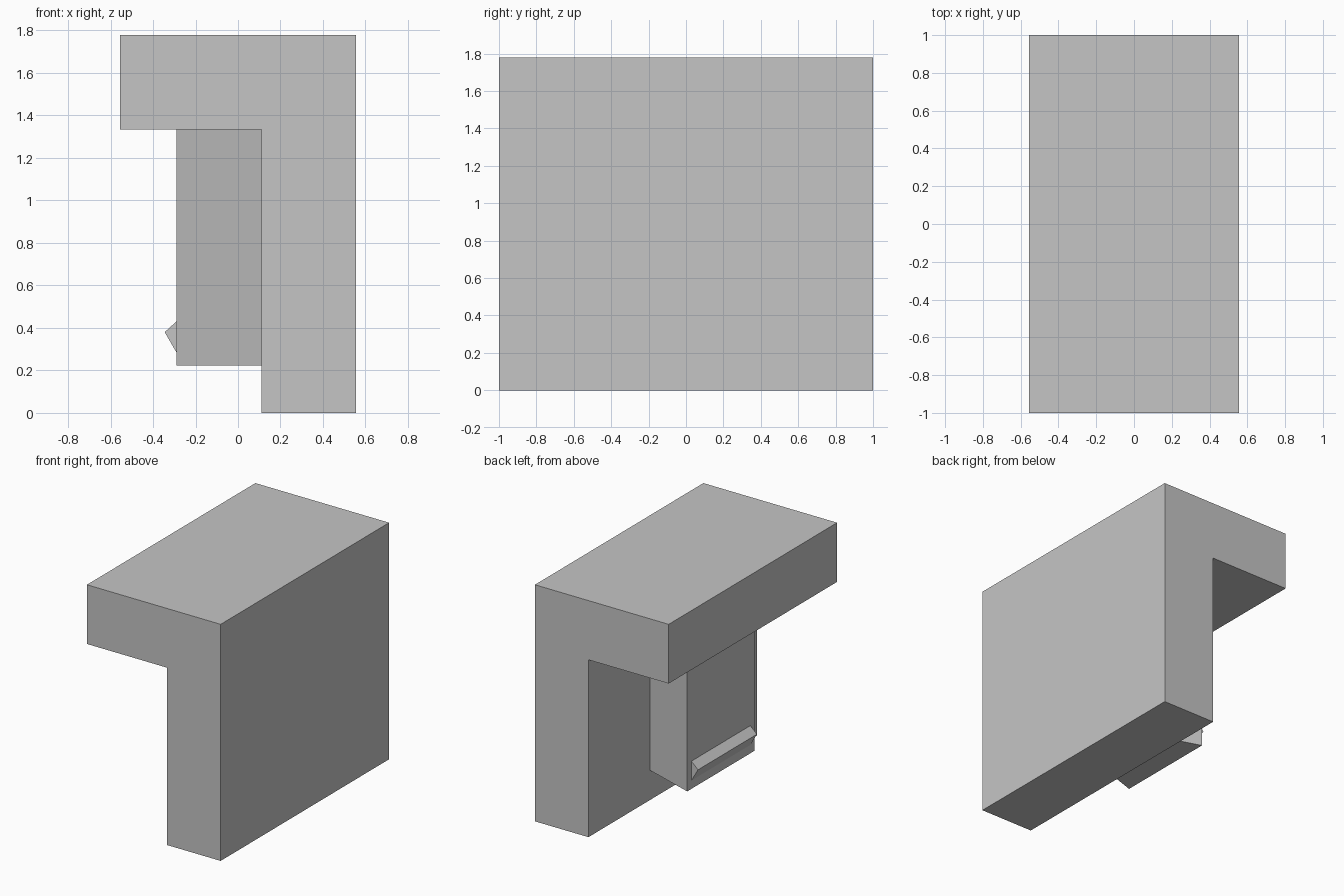
import bpy
import bmesh

cube = bpy.data.objects.get("Cube")
if cube:
    bpy.data.objects.remove(cube, do_unlink=True)

# One plain grey material
grey = bpy.data.materials.new("light_grey")
grey.use_nodes = True
COLOUR = (0.56, 0.56, 0.56, 1)
grey.diffuse_color = COLOUR
grey.node_tree.nodes["Principled BSDF"].inputs["Base Color"].default_value = COLOUR


def prism(name, outline, direction):
    """Extrude a flat 3D outline along a direction into a closed solid."""
    bm = bmesh.new()
    face = bm.faces.new([bm.verts.new(p) for p in outline])
    result = bmesh.ops.extrude_face_region(bm, geom=[face], use_keep_orig=True)
    moved = [g for g in result["geom"] if isinstance(g, bmesh.types.BMVert)]
    bmesh.ops.translate(bm, verts=moved, vec=direction)
    bmesh.ops.recalc_face_normals(bm, faces=bm.faces)
    mesh = bpy.data.meshes.new(name)
    bm.to_mesh(mesh)
    bm.free()
    mesh.materials.append(grey)
    obj = bpy.data.objects.new(name, mesh)
    bpy.context.collection.objects.link(obj)
    return obj


HALF_WIDTH, HEIGHT = 0.556, 1.778
WALL_X, SHELF_Z = 0.111, 1.333
BLOCK_X, BLOCK_Z = -0.29, 0.222

# Wall with overhanging top, one L-shaped profile along y
profile = [(WALL_X, 0), (HALF_WIDTH, 0), (HALF_WIDTH, HEIGHT),
           (-HALF_WIDTH, HEIGHT), (-HALF_WIDTH, SHELF_Z), (WALL_X, SHELF_Z)]
prism("wall_and_overhang", [(x, -1, z) for x, z in profile], (0, 2, 0))

# Block under the overhang, narrowing towards the wall
plan = [(BLOCK_X, -0.4), (WALL_X, -0.267), (WALL_X, 0.267), (BLOCK_X, 0.4)]
prism("tapered_block", [(x, y, BLOCK_Z) for x, y in plan],
      (0, 0, SHELF_Z - BLOCK_Z))

# Triangular catch ridge across the block's outer face
ridge = [(BLOCK_X, 0.43), (-0.345, 0.38), (BLOCK_X, 0.285)]
prism("catch_ridge", [(x, -0.35, z) for x, z in ridge], (0, 0.7, 0))
